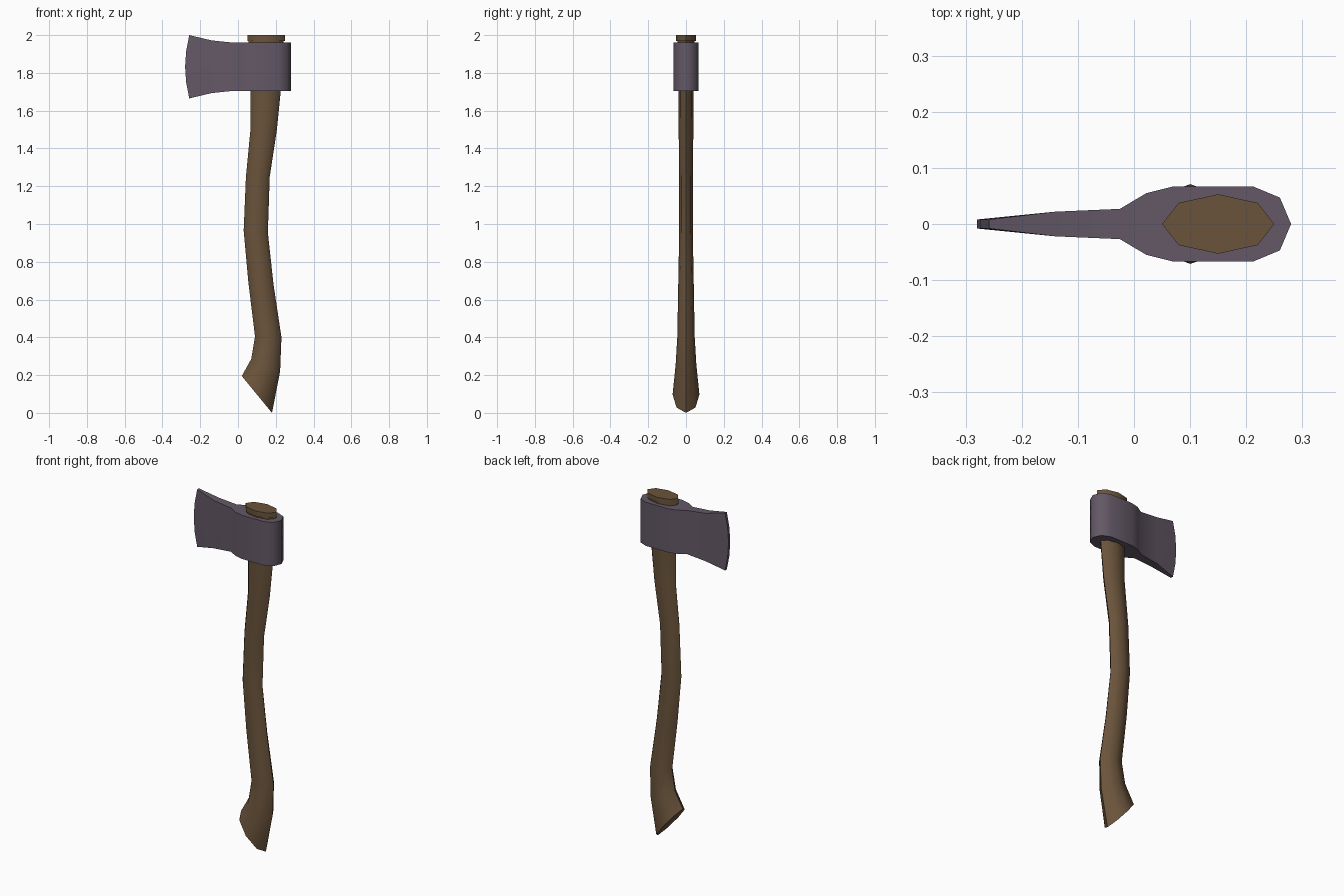
import bpy, bmesh, math

if "Cube" in bpy.data.objects:
    bpy.data.objects.remove(bpy.data.objects["Cube"])


def material(name, rgb):
    m = bpy.data.materials.new(name)
    m.diffuse_color = (*rgb, 1)
    m.use_nodes = True
    m.node_tree.nodes["Principled BSDF"].inputs["Base Color"].default_value = m.diffuse_color
    return m


def finish(name, bm, mat, angle):
    bmesh.ops.recalc_face_normals(bm, faces=bm.faces)
    mesh = bpy.data.meshes.new(name)
    bm.to_mesh(mesh)
    bm.free()
    mesh.materials.append(mat)
    ob = bpy.data.objects.new(name, mesh)
    bpy.context.collection.objects.link(ob)
    bpy.ops.object.select_all(action='DESELECT')
    ob.select_set(True)
    bpy.context.view_layer.objects.active = ob
    bpy.ops.object.shade_smooth_by_angle(angle=math.radians(angle))
    return ob


wood = material("brown wood", (0.145, 0.088, 0.044))
steel = material("purple grey steel", (0.125, 0.098, 0.132))

# Handle: eight-sided oval loops, (left x, left z, right x, right z, half depth)
loops = [
    (0.02, 0.195, 0.18, 0.0, 0.071),
    (0.07, 0.285, 0.223, 0.22, 0.055),
    (0.09, 0.405, 0.23, 0.40, 0.046),
    (0.055, 0.69, 0.188, 0.68, 0.041),
    (0.03, 0.965, 0.158, 0.955, 0.036),
    (0.042, 1.25, 0.168, 1.25, 0.036),
    (0.066, 1.50, 0.206, 1.50, 0.039),
    (0.066, 1.70, 0.226, 1.70, 0.040),
    (0.055, 1.97, 0.242, 1.97, 0.046),
    (0.05, 1.97, 0.25, 1.97, 0.053),
    (0.05, 2.00, 0.25, 2.00, 0.053),
]
bm = bmesh.new()
rings = []
for xl, zl, xr, zr, d in loops:
    ring = []
    for i in range(8):
        a = i * math.tau / 8
        t = 0.5 + 0.5 * math.cos(a)
        ring.append(bm.verts.new((xl + (xr - xl) * t, d * math.sin(a), zl + (zr - zl) * t)))
    rings.append(ring)
for a, b in zip(rings, rings[1:]):
    for i in range(8):
        j = (i + 1) % 8
        bm.faces.new((a[i], a[j], b[j], b[i]))
bm.faces.new(rings[0])
bm.faces.new(rings[-1])
finish("handle", bm, wood, 50)

# Axe head: stations along x, (x, half thickness, bottom z, top z)
stations = [
    (-0.28, 0.008, 1.665, 2.0),
    (-0.14, 0.022, 1.693, 1.972),
    (-0.025, 0.027, 1.705, 1.96),
    (0.022, 0.055, 1.705, 1.96),
    (0.07, 0.067, 1.705, 1.96),
    (0.212, 0.067, 1.705, 1.96),
    (0.26, 0.047, 1.705, 1.96),
    (0.28, 0.0, 1.705, 1.96),
]
ROWS = 4
bm = bmesh.new()
grid = []
for k, (x, d, z0, z1) in enumerate(stations):
    sides = []
    for s in (-1, 1):
        col = []
        for r in range(ROWS + 1):
            t = r / ROWS
            bow = 0.022 * (2 * t - 1) ** 2 if k == 0 else 0  # curved cutting edge
            col.append(bm.verts.new((x + bow, s * d, z0 + (z1 - z0) * t)))
        sides.append(col)
    grid.append(sides)
for (a0, a1), (b0, b1) in zip(grid, grid[1:]):
    for r in range(ROWS):
        bm.faces.new((a0[r], b0[r], b0[r + 1], a0[r + 1]))
        bm.faces.new((a1[r], a1[r + 1], b1[r + 1], b1[r]))
    for r in (0, ROWS):
        bm.faces.new((a0[r], a1[r], b1[r], b0[r]))
e0, e1 = grid[0]
for r in range(ROWS):
    bm.faces.new((e0[r], e0[r + 1], e1[r + 1], e1[r]))
bmesh.ops.remove_doubles(bm, verts=bm.verts, dist=0.0005)
finish("axe_head", bm, steel, 50)
